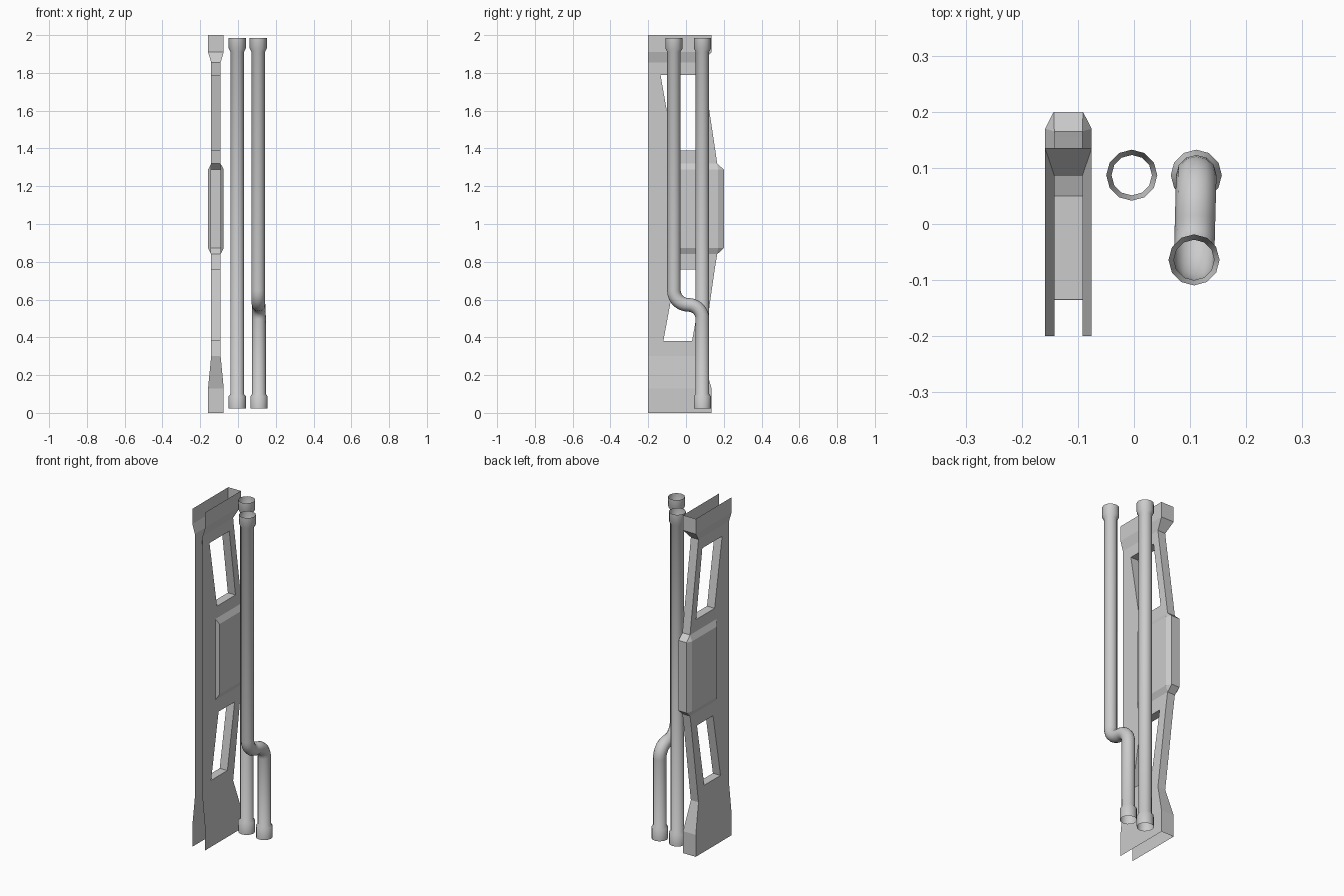
import bpy, bmesh, math
from mathutils import Vector

cube = bpy.data.objects.get("Cube")
if cube:
    bpy.data.objects.remove(cube)

grey = bpy.data.materials.new("light_grey")
grey.use_nodes = True
colour = (0.6, 0.6, 0.6, 1)
grey.diffuse_color = colour
grey.node_tree.nodes["Principled BSDF"].inputs["Base Color"].default_value = colour


def finish(bm, name, smooth):
    bmesh.ops.remove_doubles(bm, verts=bm.verts, dist=0.0005)
    bmesh.ops.recalc_face_normals(bm, faces=bm.faces)
    mesh = bpy.data.meshes.new(name)
    bm.to_mesh(mesh)
    bm.free()
    mesh.materials.append(grey)
    obj = bpy.data.objects.new(name, mesh)
    bpy.context.collection.objects.link(obj)
    if smooth:
        bpy.ops.object.select_all(action='DESELECT')
        obj.select_set(True)
        bpy.context.view_layer.objects.active = obj
        bpy.ops.object.shade_smooth_by_angle(angle=math.radians(40))


# Folded sheet bracket: rows of height, half width, then y at the front,
# window front, window back and rear edges
CX, WIDE, NARROW = -0.117, 0.0415, 0.025
FRONT = -0.2
ROWS = [
    (2.0, WIDE, -0.135, 0.05, 0.135),
    (1.91, WIDE, -0.135, 0.05, 0.135),
    (1.855, NARROW, -0.135, 0.05, 0.086),
    (1.79, NARROW, -0.135, 0.05, 0.095),
    (1.39, NARROW, -0.065, 0.108, 0.155),
    (1.32, NARROW, -0.08, 0.118, 0.165),
    (0.84, NARROW, -0.08, 0.118, 0.165),
    (0.76, NARROW, -0.05, 0.1, 0.152),
    (0.38, NARROW, -0.12, 0.032, 0.098),
    (0.30, NARROW, -0.12, 0.032, 0.086),
    (0.13, WIDE, -0.12, 0.032, 0.135),
    (0.0, WIDE, -0.12, 0.032, 0.135),
]
WINDOWS, BULGE = (3, 7), 5
bm = bmesh.new()


def face(*points):
    bm.faces.new([bm.verts.new(p) for p in points])


def row_points(row, side):
    z, half, a, b, rear = row
    return [Vector((CX + side * half, y, z)) for y in (FRONT, a, b, rear)]


for i in range(len(ROWS) - 1):
    ends = [(row_points(ROWS[i], s), row_points(ROWS[i + 1], s)) for s in (-1, 1)]
    (lt, lb), (rt, rb) = ends
    for top, bottom in ends:
        for c in range(3):
            if (i in WINDOWS and c == 1) or (i == BULGE and c > 0):
                continue
            face(top[c], top[c + 1], bottom[c + 1], bottom[c])
    # rear wall
    if i != BULGE:
        face(lt[3], rt[3], rb[3], lb[3])
    # walls lining each window
    if i in WINDOWS:
        for c in (1, 2):
            face(lt[c], rt[c], rb[c], lb[c])
        for l, r in ((lt, rt), (lb, rb)):
            face(l[1], r[1], r[2], l[2])

# Raised middle housing with chamfered edges
hi, lo = 1.288, 0.872
rear_corners = []
for s in (-1, 1):
    top, bottom = row_points(ROWS[BULGE], s), row_points(ROWS[BULGE + 1], s)
    x = CX + s * WIDE
    ft, bt = Vector((x, -0.065, hi)), Vector((x, 0.17, hi))
    fb, bb = Vector((x, -0.065, lo)), Vector((x, 0.17, lo))
    rt = Vector((CX + s * 0.026, 0.2, hi))
    rb = Vector((CX + s * 0.026, 0.2, lo))
    face(ft, bt, bb, fb)
    face(top[1], ft, fb, bottom[1])
    face(top[1], top[2], top[3], bt, ft)
    face(bottom[1], bottom[2], bottom[3], bb, fb)
    face(bt, rt, rb, bb)
    face(top[3], rt, bt)
    face(bottom[3], rb, bb)
    rear_corners.append((top[3], rt, rb, bottom[3]))
left, right = rear_corners
for k in range(3):
    face(left[k], right[k], right[k + 1], left[k + 1])
finish(bm, "bracket_channel", False)


# Open tubes with flared collars, swept along a path in a plane of constant x
SIDES, TUBE_R, COLLAR_R = 12, 0.036, 0.0455


def tube(name, path):
    """path: list of (centre, radius) from top to bottom."""
    bm = bmesh.new()
    rings = []
    for i, (p, r) in enumerate(path):
        before = path[max(i - 1, 0)][0]
        after = path[min(i + 1, len(path) - 1)][0]
        t = (after - before).normalized()
        u = Vector((1, 0, 0))
        v = t.cross(u).normalized()
        ring = []
        for k in range(SIDES):
            a = 2 * math.pi * k / SIDES
            ring.append(bm.verts.new(p + r * (math.cos(a) * u + math.sin(a) * v)))
        rings.append(ring)
    for r0, r1 in zip(rings, rings[1:]):
        for k in range(SIDES):
            n = (k + 1) % SIDES
            bm.faces.new((r0[k], r0[n], r1[n], r1[k]))
    finish(bm, name, True)


def collar(x, y, top):
    levels = [(1.985, COLLAR_R), (1.93, COLLAR_R), (1.912, TUBE_R)]
    if not top:
        levels = [(0.1, TUBE_R), (0.088, COLLAR_R), (0.022, COLLAR_R)]
    return [(Vector((x, y, z)), r) for z, r in levels]


tube("straight_pipe", collar(-0.004, 0.087, True) + collar(-0.004, 0.087, False))

# Offset bend made of two quarter arcs
y0, y1, x0, x1, mid = -0.064, 0.087, 0.107, 0.111, 0.572
R = (y1 - y0) / 2
STEPS = 7
bend = []
for i in range(STEPS + 1):
    a = math.pi / 2 * i / STEPS
    bend.append((y0 + R - R * math.cos(a), mid + R - R * math.sin(a)))
for i in range(1, STEPS + 1):
    a = math.pi / 2 * i / STEPS
    bend.append((y0 + R + R * math.sin(a), mid - R + R * math.cos(a)))
bend_path = [(Vector((x0 + (x1 - x0) * (y - y0) / (y1 - y0), y, z)), TUBE_R)
             for y, z in bend]
tube("offset_pipe", collar(x0, y0, True) + bend_path + collar(x1, y1, False))
